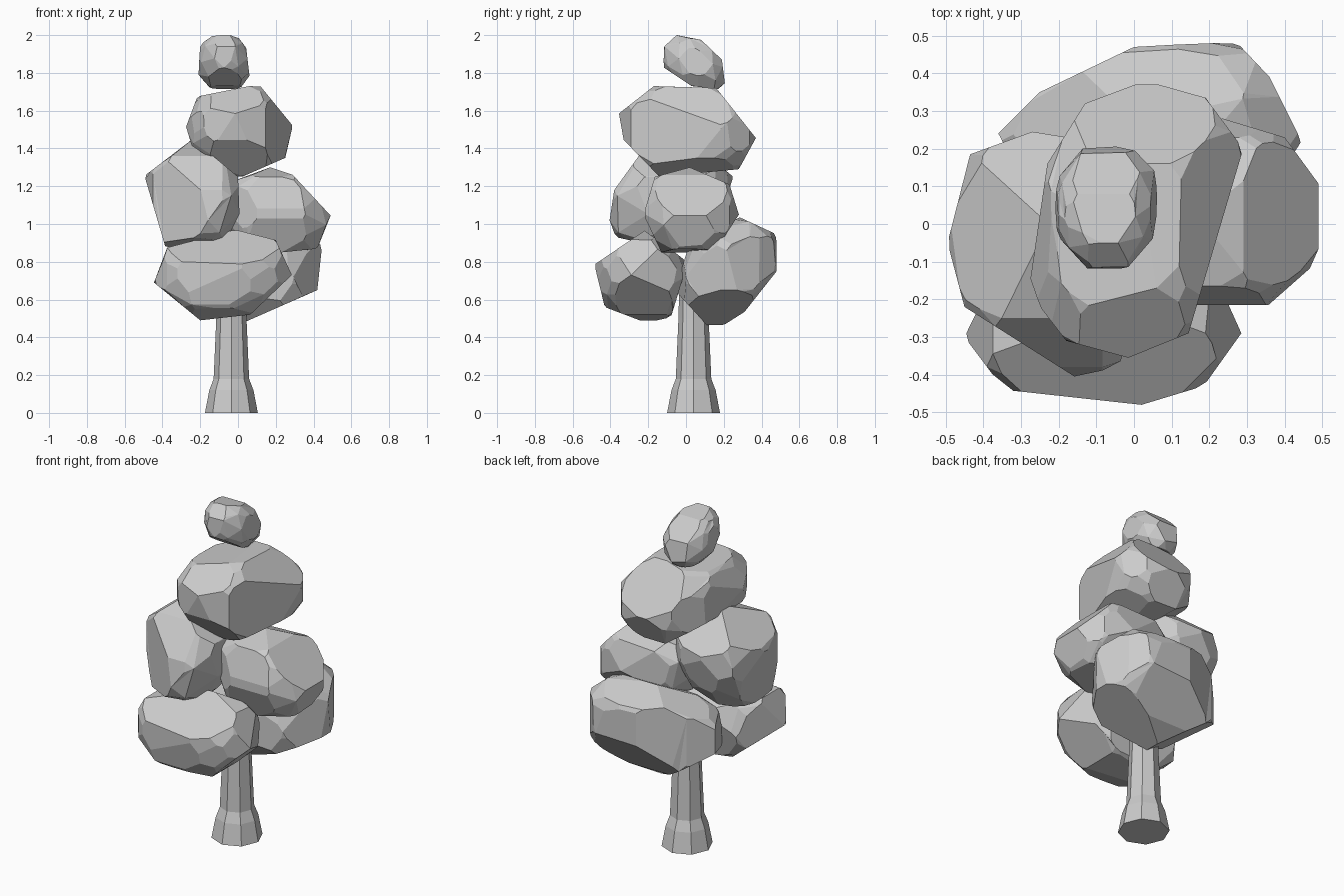
import bpy, bmesh, math, random
from mathutils import Vector, Euler

if "Cube" in bpy.data.objects:
    bpy.data.objects.remove(bpy.data.objects["Cube"])


def finish(bm, name):
    bmesh.ops.recalc_face_normals(bm, faces=bm.faces)
    mesh = bpy.data.meshes.new(name)
    bm.to_mesh(mesh)
    bm.free()
    ob = bpy.data.objects.new(name, mesh)
    bpy.context.collection.objects.link(ob)
    return ob


def trim(bm, profile, a, b):
    """Slice a convex clump down to a convex outline drawn on axes a, b."""
    n = len(profile)
    mid = [sum(p[k] for p in profile) / n for k in (0, 1)]
    for p, q in zip(profile, profile[1:] + profile[:1]):
        co, no = Vector(), Vector()
        co[a], co[b] = p
        no[a], no[b] = q[1] - p[1], p[0] - q[0]
        if no[a] * (mid[0] - p[0]) + no[b] * (mid[1] - p[1]) > 0:
            no = -no
        bmesh.ops.bisect_plane(bm, geom=bm.verts[:] + bm.edges[:] + bm.faces[:],
                               plane_co=co, plane_no=no, clear_outer=True)
        hull = bmesh.new()
        for v in bm.verts:
            hull.verts.new(v.co)
        bm.free()
        bm = hull
        bmesh.ops.convex_hull(bm, input=bm.verts)
        loose = [v for v in bm.verts if not v.link_faces]
        bmesh.ops.delete(bm, geom=loose, context='VERTS')
    return bm


def clump(name, seed, lean, front, side, top=None):
    """Faceted leaf clump: uneven icosphere filling the outlines' box, leaned
    (x per z, y per z, x per y), then trimmed to its outlines."""
    rng = random.Random(seed)
    lo = [min(p[0] for p in front), min(p[0] for p in side), min(p[1] for p in front)]
    hi = [max(p[0] for p in front), max(p[0] for p in side), max(p[1] for p in front)]
    bm = bmesh.new()
    bmesh.ops.create_icosphere(bm, subdivisions=2, radius=1)
    turn = Euler([rng.uniform(0, math.tau) for _ in range(3)]).to_matrix()
    for v in bm.verts:
        p = turn @ v.co * rng.uniform(0.96, 1.04)
        p.x += lean[0] * p.z + lean[2] * p.y
        p.y += lean[1] * p.z
        v.co = p
    for i in range(3):
        a = min(v.co[i] for v in bm.verts)
        b = max(v.co[i] for v in bm.verts)
        for v in bm.verts:
            t = 0.5 + ((v.co[i] - a) / (b - a) - 0.5) * 1.09
            v.co[i] = lo[i] + t * (hi[i] - lo[i])
    bm = trim(bm, front, 0, 2)
    bm = trim(bm, side, 1, 2)
    if top:
        bm = trim(bm, top, 0, 1)
    bmesh.ops.remove_doubles(bm, verts=bm.verts, dist=0.02)
    bmesh.ops.dissolve_limit(bm, angle_limit=math.radians(9),
                             verts=bm.verts, edges=bm.edges)
    return finish(bm, name)


# Trunk: eight-sided profile with a flared foot
SIDES = 8
bm = bmesh.new()
rings = []
for r, z in [(0.14, 0), (0.117, 0.12), (0.094, 0.18), (0.08, 0.5), (0.075, 0.7)]:
    rings.append([bm.verts.new((-0.035 + r * math.cos(math.tau * i / SIDES),
                                0.04 + r * math.sin(math.tau * i / SIDES), z))
                  for i in range(SIDES)])
for low, up in zip(rings, rings[1:]):
    for i in range(SIDES):
        j = (i + 1) % SIDES
        bm.faces.new((low[i], low[j], up[j], up[i]))
bm.faces.new(rings[0])
bm.faces.new(rings[-1])
finish(bm, "trunk")

# Leaf clumps from the crown down
clump("leaves_top", 1, (-0.05, -0.3, 0),
      [(-0.13, 2), (-0.02, 2), (0.04, 1.96), (0.065, 1.75), (0.04, 1.7), (-0.13, 1.7), (-0.21, 1.79), (-0.2, 1.95)],
      [(-0.115, 1.94), (-0.05, 2), (0.08, 1.975), (0.19, 1.87), (0.21, 1.71), (0.03, 1.73), (-0.12, 1.83)])
clump("leaves_upper", 2, (0, -0.1, 0.1),
      [(-0.275, 1.515), (-0.215, 1.675), (0.11, 1.74), (0.29, 1.52), (0.25, 1.35), (0.01, 1.245), (-0.245, 1.415)],
      [(-0.355, 1.585), (-0.17, 1.73), (0.16, 1.72), (0.37, 1.455), (0.28, 1.29), (-0.14, 1.25), (-0.33, 1.445)],
      [(-0.28, -0.18), (-0.23, 0.16), (-0.13, 0.32), (0.03, 0.38), (0.19, 0.335), (0.29, 0.2), (0.145, -0.29),
       (-0.015, -0.355), (-0.18, -0.31)])
clump("leaves_mid_left", 3, (0.05, 0.2, -0.05),
      [(-0.495, 1.255), (-0.24, 1.45), (0, 1.25), (0.01, 1), (-0.12, 0.87), (-0.385, 0.88)],
      [(-0.41, 0.985), (-0.38, 1.18), (-0.25, 1.36), (0, 1.46), (0.25, 1.25), (0.15, 0.93), (-0.05, 0.86), (-0.37, 0.93)],
      [(-0.495, -0.05), (-0.435, 0.185), (-0.27, 0.245), (0.01, 0.2), (0.01, -0.37), (-0.15, -0.41), (-0.45, -0.22)])
clump("leaves_mid_right", 4, (-0.1, 0, 0),
      [(0.49, 1.045), (0.29, 1.26), (0.17, 1.3), (-0.1, 1.2), (-0.1, 0.9), (0.1, 0.83), (0.42, 0.87)],
      [(-0.225, 1.05), (-0.165, 1.25), (0.02, 1.3), (0.23, 1.21), (0.28, 1.05), (0.15, 0.85), (-0.13, 0.85)],
      [(0.495, 0.1), (0.495, -0.08), (0.395, -0.215), (0.1, -0.215), (-0.1, -0.1), (-0.1, 0.2), (0.235, 0.28), (0.4, 0.23)])
clump("leaves_low_front", 5, (0.05, -0.1, 0),
      [(-0.445, 0.69), (-0.375, 0.875), (-0.015, 0.97), (0.2, 0.915), (0.285, 0.73), (0.065, 0.52), (-0.2, 0.49)],
      [(-0.485, 0.785), (-0.22, 0.965), (0.01, 0.8), (-0.085, 0.49), (-0.245, 0.49), (-0.43, 0.56)],
      [(-0.45, -0.3), (-0.345, -0.44), (0.02, -0.48), (0.185, -0.43), (0.285, -0.29), (0.15, 0.01), (-0.3, 0.01)])
clump("leaves_low_back", 6, (0.1, 0.3, 0.1),
      [(0.445, 0.885), (0.42, 0.65), (0, 0.465), (-0.36, 0.7), (-0.36, 0.88), (0, 1.04), (0.28, 1.02)],
      [(0.48, 0.945), (0.48, 0.75), (0.31, 0.535), (0.2, 0.465), (0.11, 0.465), (-0.06, 0.65), (0.02, 0.9), (0.285, 1.035)],
      [(-0.36, 0.24), (-0.25, 0.35), (0, 0.47), (0.27, 0.485), (0.36, 0.39), (0.445, 0.22), (0.3, 0), (-0.2, -0.06)])
